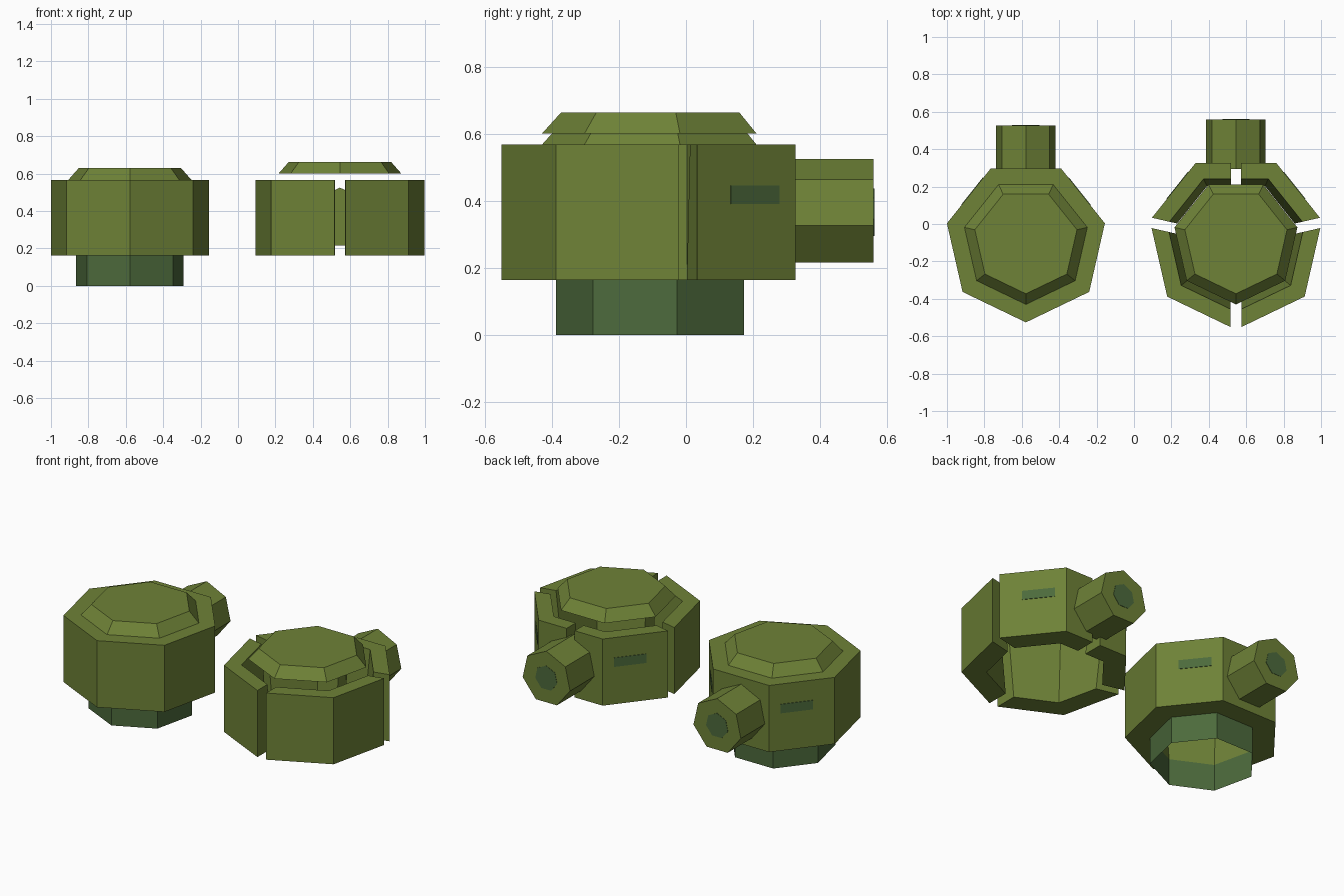
import bpy, bmesh
from math import sin, cos, pi, radians

if "Cube" in bpy.data.objects:
    bpy.data.objects.remove(bpy.data.objects["Cube"])

OLIVE, GREEN = [bpy.data.materials.new(n) for n in ("olive", "dark_green")]
OLIVE.diffuse_color = (0.156, 0.223, 0.038, 1)
GREEN.diffuse_color = (0.073, 0.144, 0.045, 1)

CY = -0.093                       # hub centre in y
STEP = 2 * pi / 7
HEPT = [(cos(-pi / 2 + STEP * k), sin(-pi / 2 + STEP * k)) for k in range(7)]
NORTH = (0, cos(pi / 7))          # middle of the back side
RING = [(0.295, 0.163), (0.433, 0.163), (0.433, 0.567), (0.337, 0.567)]


def sweep(name, profile, dirs, loc, mat, around=True, closed_profile=True, flip=1):
    """Carry an (r, z) profile around a list of corner directions."""
    bm = bmesh.new()
    rows = [[bm.verts.new((flip * r * x, r * y, z)) for r, z in profile] for x, y in dirs]
    n, m = len(rows), len(profile)
    for i in range(n if around else n - 1):
        a, b = rows[i], rows[(i + 1) % n]
        for j in range(m if closed_profile else m - 1):
            k = (j + 1) % m
            bm.faces.new((a[j], b[j], b[k], a[k]))
    if not around:
        bm.faces.new(rows[0])
        bm.faces.new(rows[-1])
    bmesh.ops.recalc_face_normals(bm, faces=bm.faces)
    me = bpy.data.meshes.new(name)
    bm.to_mesh(me)
    bm.free()
    ob = bpy.data.objects.new(name, me)
    ob.location = loc
    me.materials.append(mat)
    bpy.context.collection.objects.link(ob)
    return ob


def finish(name, mat):
    ob = bpy.context.object
    ob.name = name
    ob.data.materials.append(mat)
    return ob


def cap(name, x, z):
    bpy.ops.mesh.primitive_cone_add(vertices=7, radius1=0.337, radius2=0.28, depth=0.063,
                                    location=(x, CY, z + 0.0315), rotation=(0, 0, pi))
    finish(name, OLIVE)


def rod(name, x, r, y0, y1, mat):
    bpy.ops.mesh.primitive_cylinder_add(vertices=7, radius=r, depth=y1 - y0,
                                        location=(x, (y0 + y1) / 2, 0.362),
                                        rotation=(pi / 2, 0, 0))
    finish(name, mat)


def pipe(name, x, y0, y1):
    rod(name, x, 0.163, y0, y1, OLIVE)
    rod(name + "_port", x, 0.075, y1 - 0.01, y1 + 0.002, GREEN)


def panels(name, x, dx=0, dy=0):
    a = radians(38.57)            # outward angle of the back side faces
    for s, side in ((1, "right"), (-1, "left")):
        px = 0.39 * cos(a) - 0.031 * sin(a) + dx
        py = 0.39 * sin(a) + 0.031 * cos(a) + dy
        bpy.ops.mesh.primitive_cube_add(size=1, location=(x + s * px, CY + py, 0.418),
                                        rotation=(0, 0, s * a))
        bpy.context.object.scale = (0.006, 0.185, 0.055)
        finish(f"{name}_{side}", GREEN)


# Assembled hub
LX = -0.578
sweep("whole_body", RING, HEPT, (LX, CY, 0), OLIVE)
sweep("base_skirt", [(0.295, 0), (0.295, 0.163)], HEPT, (LX, CY, 0), GREEN, closed_profile=False)
cap("whole_cap", LX, 0.567)
pipe("whole_pipe", LX, 0.262, 0.527)
panels("whole_panel", LX)

# Exploded hub: four body segments pushed outward
RX = 0.545
for s, side in ((1, "right"), (-1, "left")):
    sweep("back_segment_" + side, RING, [HEPT[2], HEPT[3], NORTH],
          (RX + s * 0.027, CY + 0.03, 0), OLIVE, around=False, flip=s)
    sweep("front_segment_" + side, RING, HEPT[:3],
          (RX + s * 0.029, CY - 0.025, 0), OLIVE, around=False, flip=s)
cap("split_cap", RX, 0.6)
pipe("split_pipe", RX, 0.295, 0.56)
panels("split_panel", RX, 0.027, 0.03)

for m in bpy.data.materials:
    if m.users and not m.is_grease_pencil:
        m.use_nodes = True
        m.node_tree.nodes["Principled BSDF"].inputs["Base Color"].default_value = m.diffuse_color
